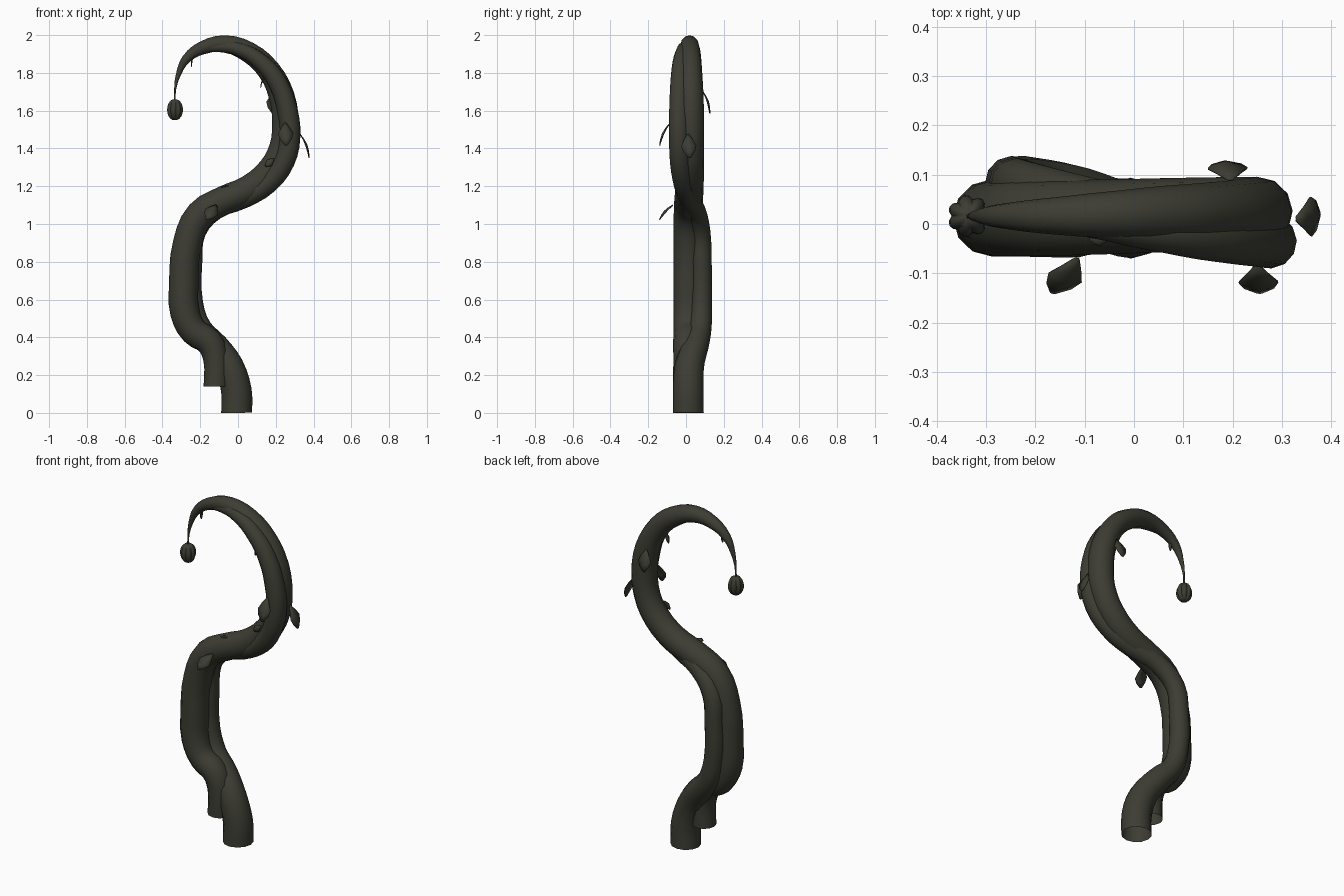
import bpy, bmesh, math
from mathutils import Vector

if "Cube" in bpy.data.objects:
    bpy.data.objects.remove(bpy.data.objects["Cube"])

bark = bpy.data.materials.new("dark olive bark")
bark.diffuse_color = (0.046, 0.046, 0.034, 1)
bark.use_nodes = True
bark.node_tree.nodes["Principled BSDF"].inputs["Base Color"].default_value = bark.diffuse_color


def smooth(ob, angle=50):
    bpy.ops.object.select_all(action='DESELECT')
    ob.select_set(True)
    bpy.context.view_layer.objects.active = ob
    bpy.ops.object.shade_smooth_by_angle(angle=math.radians(angle))


def add_mesh(name, bm, angle=50):
    me = bpy.data.meshes.new(name)
    bmesh.ops.recalc_face_normals(bm, faces=bm.faces)
    bm.to_mesh(me)
    bm.free()
    me.materials.append(bark)
    ob = bpy.data.objects.new(name, me)
    bpy.context.collection.objects.link(ob)
    smooth(ob, angle)
    return ob


def vine(name, pts, bevel=4):
    """Tapered open-ended tube through points (x, y, z, radius)."""
    cu = bpy.data.curves.new(name, 'CURVE')
    cu.dimensions = '3D'
    cu.bevel_depth = 1
    cu.bevel_resolution = bevel
    cu.resolution_u = 3
    sp = cu.splines.new('BEZIER')
    sp.bezier_points.add(len(pts) - 1)
    for bp, (x, y, z, r) in zip(sp.bezier_points, pts):
        bp.co = (x, y, z)
        bp.radius = r
        bp.handle_left_type = bp.handle_right_type = 'AUTO'
    cu.materials.append(bark)
    ob = bpy.data.objects.new(name, cu)
    bpy.context.collection.objects.link(ob)
    bpy.ops.object.select_all(action='DESELECT')
    ob.select_set(True)
    bpy.context.view_layer.objects.active = ob
    bpy.ops.object.convert(target='MESH')
    smooth(bpy.context.object)


def leaf(name, root, tip, out, width):
    """Thin pointed leaf, bowed along the outward direction."""
    a, b, n = Vector(root), Vector(tip), Vector(out).normalized()
    side = (b - a).cross(n).normalized()
    bow = (b - a).length * 0.1
    bm = bmesh.new()
    rows = []
    for t, w in ((0, .12), (.25, .6), (.5, 1), (.75, .75), (1, .15)):
        c = a.lerp(b, t) + n * bow * math.sin(math.pi * t)
        rows.append([bm.verts.new(c + side * s * w * width / 2 - n * abs(s) * w * width * .1)
                     for s in (-1, 0, 1)])
    for r0, r1 in zip(rows, rows[1:]):
        for i in range(2):
            bm.faces.new((r0[i], r0[i + 1], r1[i + 1], r1[i]))
    ob = add_mesh(name, bm)
    mod = ob.modifiers.new("thickness", 'SOLIDIFY')
    mod.thickness = 0.004
    mod.offset = 0


# Ground vine: climbs the back, twists underneath and runs along the front of the hook
vine("ground_vine", [
    (-.007, .012, 0, .082), (-.009, .012, .12, .081), (-.05, .018, .25, .078),
    (-.12, .05, .355, .07), (-.2, .075, .45, .06), (-.24, .082, .58, .055),
    (-.243, .082, .8, .054), (-.222, .076, .96, .053), (-.12, .05, 1.075, .053),
    (.03, .015, 1.135, .053), (.16, -.012, 1.215, .054), (.245, -.03, 1.33, .055),
    (.275, -.035, 1.46, .055), (.262, -.035, 1.6, .054), (.212, -.033, 1.745, .05),
    (.13, -.027, 1.85, .045), (.02, -.014, 1.92, .037), (-.1, .002, 1.938, .028),
    (-.22, .01, 1.91, .018), (-.29, .015, 1.85, .01)])

# Hook vine: cut off above the ground, thick through the bends, tapers to the tip
vine("hook_vine", [
    (-.116, -.002, .14, .066), (-.116, 0, .28, .067), (-.152, .004, .375, .072),
    (-.232, .008, .43, .074), (-.281, .012, .53, .078), (-.287, .012, .68, .078),
    (-.267, .012, .9, .077), (-.2, .012, 1.05, .077), (-.075, .014, 1.125, .076),
    (.06, .018, 1.185, .075), (.175, .022, 1.285, .073), (.235, .024, 1.4, .071),
    (.251, .025, 1.53, .071), (.23, .025, 1.68, .068), (.162, .024, 1.815, .061),
    (.055, .022, 1.91, .055), (-.07, .018, 1.953, .046), (-.19, .016, 1.932, .035),
    (-.275, .016, 1.872, .024), (-.316, .016, 1.79, .013), (-.333, .016, 1.71, .005),
    (-.335, .016, 1.65, .005)])

# Hanging lobed seed pod
bm = bmesh.new()
bmesh.ops.create_uvsphere(bm, u_segments=28, v_segments=10, radius=1)
for v in bm.verts:
    lobe = .8 + .2 * abs(math.cos(3.5 * math.atan2(v.co.y, v.co.x)))
    flat = max(-.93, min(.93, v.co.z))
    v.co = Vector((v.co.x * lobe * .044 - .335, v.co.y * lobe * .044 + .016,
                   flat * .058 + 1.605))
add_mesh("seed_pod", bm)

# Leaves and small thorns: root, tip, outward direction, width
leaves = [
    ((.25, -.085, 1.535), (.255, -.14, 1.415), (0, -1, .3), .08),
    ((-.115, -.07, 1.1), (-.165, -.14, 1.025), (0, -1, .6), .075),
    ((.33, .01, 1.475), (.377, .02, 1.35), (1, 0, .3), .08),
    ((.195, .09, 1.7), (.185, .127, 1.585), (0, 1, .3), .08),
    ((.19, -.06, 1.345), (.145, -.06, 1.305), (0, -1, .3), .04),
    ((-.05, -.03, 1.2), (-.09, -.03, 1.195), (0, 0, 1), .03),
    ((.14, -.01, 1.78), (.12, -.01, 1.72), (-1, 0, -.3), .03),
    ((-.235, .01, 1.89), (-.245, .01, 1.83), (-1, 0, 0), .025),
]
for i, args in enumerate(leaves):
    leaf("leaf_%d" % (i + 1), *args)
